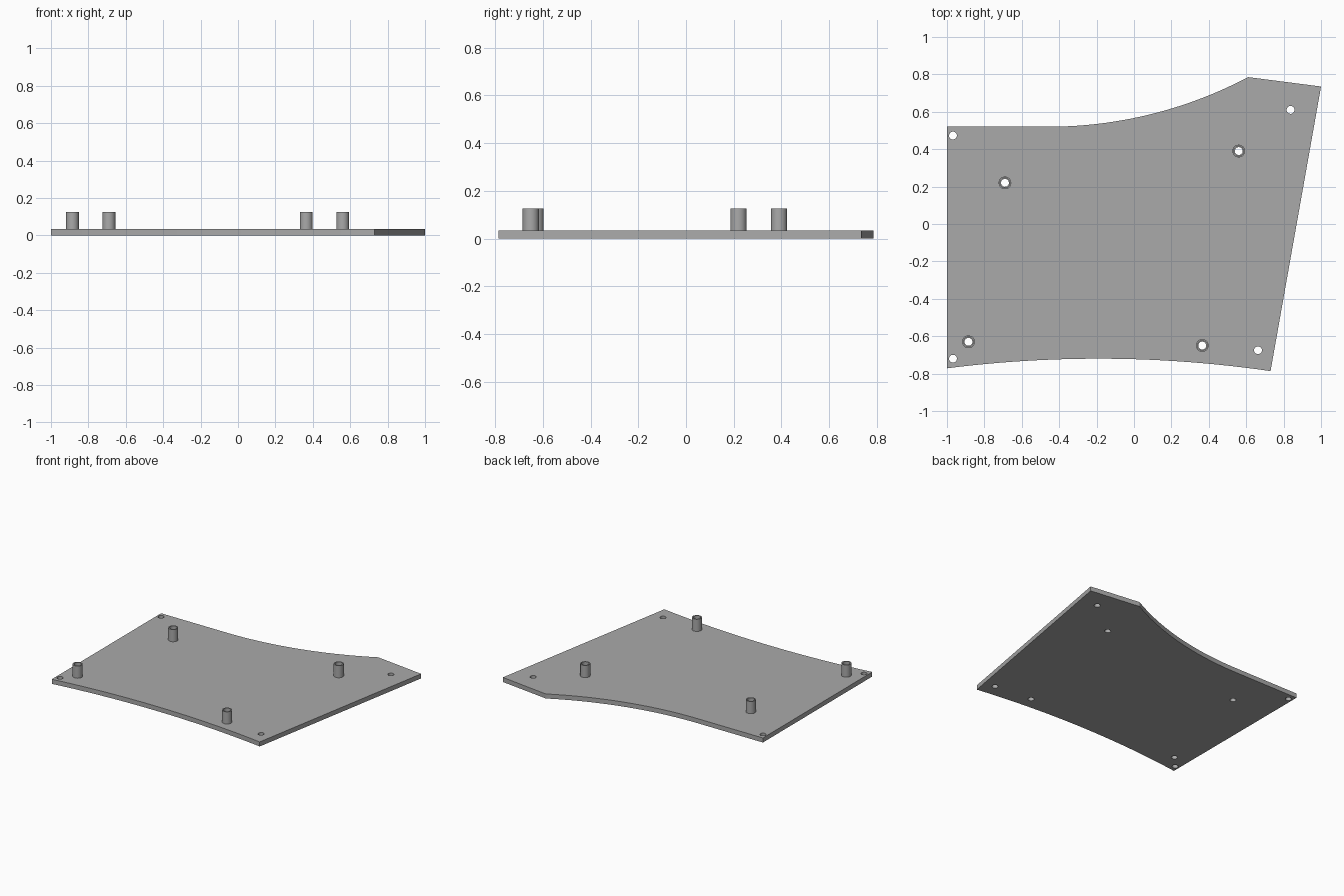
import bpy, bmesh
from math import cos, sin, pi, sqrt, radians

cube = bpy.data.objects.get("Cube")
if cube:
    bpy.data.objects.remove(cube, do_unlink=True)

THICK, TOP = 0.034, 0.125
HOLE_R, BORE_R, POST_R = 0.021, 0.026, 0.034

grey = bpy.data.materials.new("plain grey")
grey.use_nodes = True
colour = (0.4, 0.4, 0.4, 1)
grey.diffuse_color = colour
grey.node_tree.nodes["Principled BSDF"].inputs["Base Color"].default_value = colour


def circle(centre, r, n=32):
    return [(centre[0] + r * cos(2 * pi * i / n), centre[1] + r * sin(2 * pi * i / n))
            for i in range(n)]


def arc(x0, x1, apex, r, bulge, n=24):
    """Points from x0 to x1 on a circle whose top (bulge 1) or bottom (-1) is apex."""
    xs = [x0 + (x1 - x0) * i / n for i in range(n + 1)]
    return [(x, apex[1] - bulge * (r - sqrt(r * r - (x - apex[0]) ** 2))) for x in xs]


def slab(name, loops, z0, z1):
    """Extrude an outline, with any further loops as holes, from z0 to z1."""
    curve = bpy.data.curves.new(name, 'CURVE')
    curve.dimensions = '2D'
    curve.fill_mode = 'BOTH'
    curve.extrude = (z1 - z0) / 2
    for loop in loops:
        spline = curve.splines.new('POLY')
        spline.points.add(len(loop) - 1)
        for p, (x, y) in zip(spline.points, loop):
            p.co = (x, y, 0, 1)
        spline.use_cyclic_u = True
    helper = bpy.data.objects.new(name + "_outline", curve)
    bpy.context.collection.objects.link(helper)
    bpy.context.view_layer.update()
    mesh = bpy.data.meshes.new_from_object(
        helper.evaluated_get(bpy.context.evaluated_depsgraph_get()))
    bpy.data.objects.remove(helper, do_unlink=True)

    # Weld the caps to the walls
    bm = bmesh.new()
    bm.from_mesh(mesh)
    bmesh.ops.remove_doubles(bm, verts=bm.verts, dist=0.0001)
    bmesh.ops.translate(bm, verts=bm.verts, vec=(0, 0, (z0 + z1) / 2))
    bmesh.ops.recalc_face_normals(bm, faces=bm.faces)
    bm.to_mesh(mesh)
    bm.free()
    mesh.materials.clear()
    mesh.materials.append(grey)
    obj = bpy.data.objects.new(name, mesh)
    bpy.context.collection.objects.link(obj)
    bpy.ops.object.select_all(action='DESELECT')
    obj.select_set(True)
    bpy.context.view_layer.objects.active = obj
    bpy.ops.object.shade_smooth_by_angle(angle=radians(30))
    return obj


posts = {"back_right": (-0.69, 0.22), "back_left": (0.56, 0.39),
         "front_right": (-0.885, -0.63), "front_left": (0.365, -0.65)}
corner_holes = [(-0.968, 0.473), (-0.968, -0.72), (0.837, 0.61), (0.663, -0.675)]

# Plate: bowed front edge, slanted left side, swept back edge
outline = arc(-1, 0.73, (-0.19, -0.72), 6.4, 1)
outline += [(1, 0.735)]
outline += arc(0.61, -0.46, (-0.46, 0.52), 2.29, -1)
outline += [(-1, 0.52)]
holes = [circle(c, HOLE_R) for c in corner_holes + list(posts.values())]
slab("base_plate", [outline] + holes, 0, THICK)

# Hollow standoff posts
for side, centre in posts.items():
    slab(side + "_standoff", [circle(centre, POST_R), circle(centre, BORE_R)], THICK, TOP)
